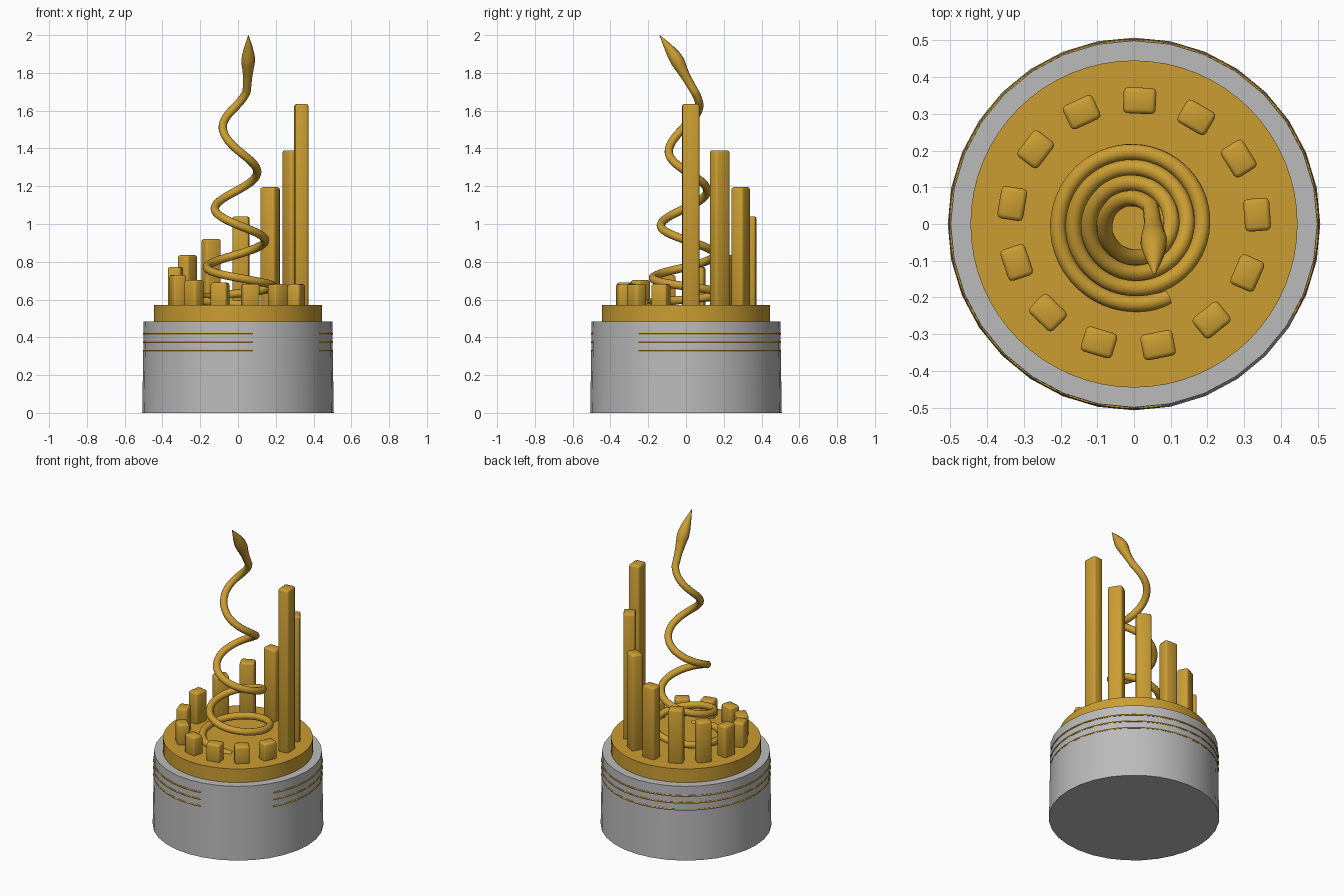
import bpy, bmesh, math
from mathutils import Vector, Matrix

if "Cube" in bpy.data.objects:
    bpy.data.objects.remove(bpy.data.objects["Cube"])


def material(name, rgb):
    m = bpy.data.materials.new(name)
    m.diffuse_color = (*rgb, 1)
    m.use_nodes = True
    m.node_tree.nodes["Principled BSDF"].inputs["Base Color"].default_value = m.diffuse_color
    return m


GOLD = material("gold", (0.60, 0.34, 0.032))
GREY = material("grey", (0.50, 0.50, 0.50))


def finish(ob, mat, angle=30):
    ob.data.materials.clear()
    ob.data.materials.append(mat)
    bpy.ops.object.select_all(action='DESELECT')
    ob.select_set(True)
    bpy.context.view_layer.objects.active = ob
    bpy.ops.object.shade_smooth_by_angle(angle=math.radians(angle))
    return ob


def drum(name, r_low, r_high, z0, z1, sides, mat):
    bpy.ops.mesh.primitive_cone_add(vertices=sides, radius1=r_low, radius2=r_high,
                                    depth=z1 - z0, location=(0, 0, (z0 + z1) / 2))
    ob = bpy.context.object
    ob.name = name
    return finish(ob, mat)


def tube(name, pts, depth, mat, res=4):
    """pts: list of (x, y, z, radius factor), swept to a mesh"""
    cu = bpy.data.curves.new(name, 'CURVE')
    cu.dimensions = '3D'
    cu.bevel_depth = depth
    cu.bevel_resolution = res
    cu.use_fill_caps = True
    sp = cu.splines.new('POLY')
    sp.points.add(len(pts) - 1)
    for p, (x, y, z, r) in zip(sp.points, pts):
        p.co = (x, y, z, 1)
        p.radius = r
    ob = bpy.data.objects.new(name, cu)
    bpy.context.collection.objects.link(ob)
    bpy.ops.object.select_all(action='DESELECT')
    ob.select_set(True)
    bpy.context.view_layer.objects.active = ob
    bpy.ops.object.convert(target='MESH')
    return finish(bpy.context.object, mat, 50)


def smooth_keys(keys, steps):
    """Catmull-Rom interpolation through 4-component keys"""
    k = [Vector(v) for v in keys]
    k = [2 * k[0] - k[1]] + k + [2 * k[-1] - k[-2]]
    out = []
    for i in range(1, len(k) - 2):
        a, b, c, d = k[i - 1:i + 3]
        for s in range(steps):
            t = s / steps
            out.append(0.5 * (2 * b + (c - a) * t + (2 * a - 5 * b + 4 * c - d) * t * t
                              + (3 * b - a - 3 * c + d) * t ** 3))
    return out + [k[-2]]


# base drum and gold disc
drum("base_drum", 0.507, 0.499, 0, 0.483, 32, GREY)
drum("top_disc", 0.445, 0.445, 0.48, 0.572, 64, GOLD)

# three thin inlaid bands, open at the front right
for i, z in enumerate((0.33, 0.375, 0.42)):
    arc = [math.radians(-30 + 309 * j / 96) for j in range(97)]
    tube(f"band_{i + 1}", [(0.499 * math.cos(a), 0.499 * math.sin(a), z, 1) for a in arc],
         0.005, GOLD, 1)

# ring of bars with falling heights
TOPS = (1.635, 1.39, 1.195, 1.04, 0.92, 0.835, 0.772, 0.73, 0.703, 0.69, 0.683, 0.682, 0.682)
for i, top in enumerate(TOPS):
    a = math.radians(4.3) + i * math.tau / 13
    bm = bmesh.new()
    bmesh.ops.create_cube(bm, size=1)
    bmesh.ops.scale(bm, vec=(0.071, 0.089, top - 0.55), verts=bm.verts)
    bmesh.ops.bevel(bm, geom=bm.edges[:], offset=0.012, segments=2, profile=0.5,
                    affect='EDGES')
    bm.transform(Matrix.Translation((0.336 * math.cos(a), 0.336 * math.sin(a), (top + 0.55) / 2))
                 @ Matrix.Rotation(a, 4, 'Z'))
    me = bpy.data.meshes.new(f"bar_{i + 1}")
    bm.to_mesh(me)
    bm.free()
    ob = bpy.data.objects.new(f"bar_{i + 1}", me)
    bpy.context.collection.objects.link(ob)
    finish(ob, GOLD, 50)

# rising coil (angle in degrees, height), narrowing upwards
RISE = [(1375, 0.56), (1350, 0.575), (1260, 0.60), (1170, 0.632), (1080, 0.67), (990, 0.715),
        (900, 0.772), (810, 0.84), (720, 0.915), (630, 0.995), (540, 1.085), (450, 1.18),
        (360, 1.28), (270, 1.39), (180, 1.52), (90, 1.635), (45, 1.70)]
body = []
for d, z, _, _ in smooth_keys([(d, z, 0, 0) for d, z in RISE], 14):
    r, a = 0.0595 + d * 0.0001167, math.radians(d)
    body.append((r * math.cos(a), r * math.sin(a), z, 1))

# pointed head carried on from the neck
head = smooth_keys([body[-1], (0.051, 0.005, 1.77, 1.1), (0.053, -0.02, 1.815, 1.35),
                    (0.054, -0.05, 1.87, 1.65), (0.055, -0.09, 1.93, 1.1),
                    (0.055, -0.14, 2.0, 0.03)], 6)
tube("coiled_serpent", body + [tuple(p) for p in head[1:]], 0.022, GOLD)
